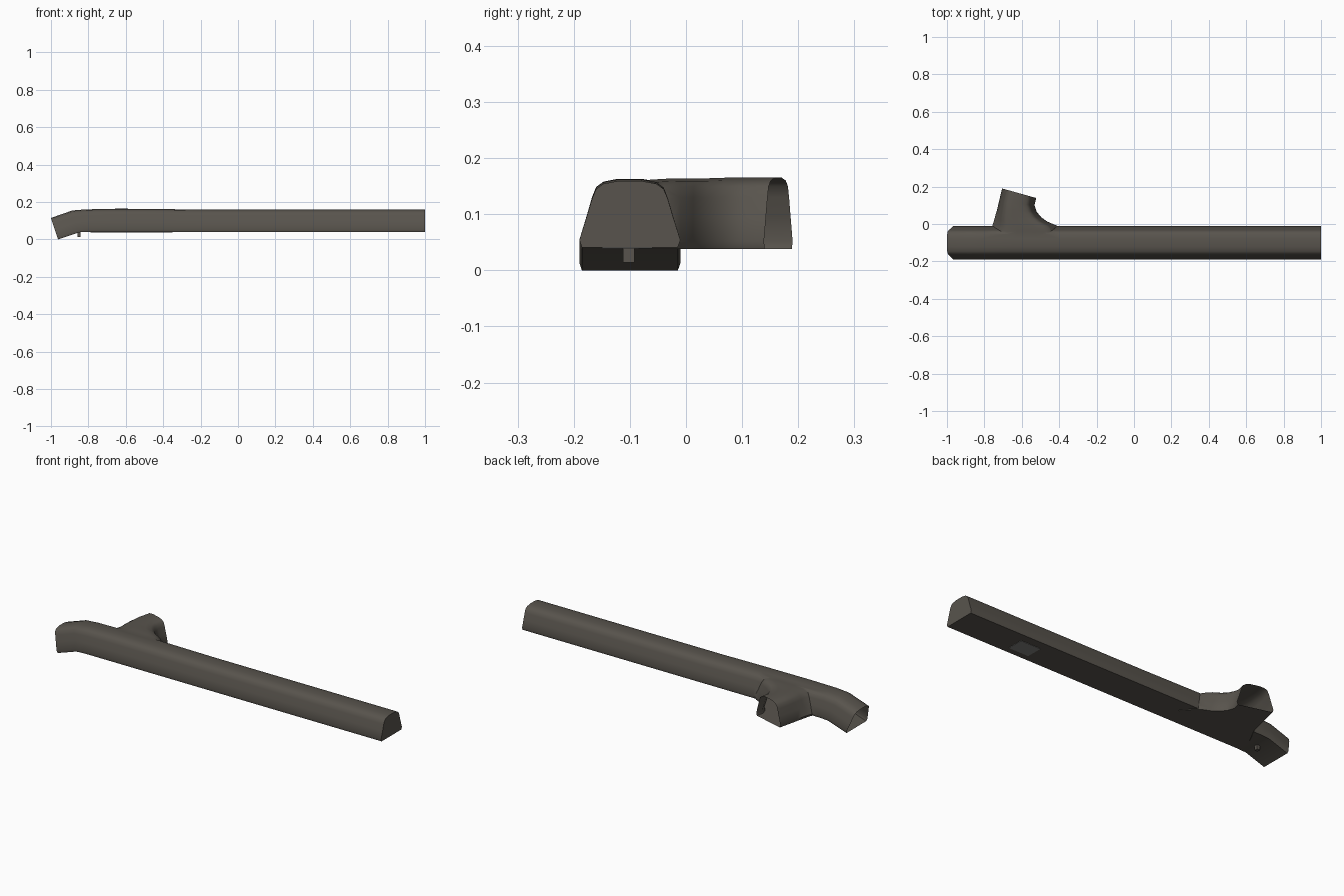
import bpy, bmesh, math
from mathutils import Vector

if "Cube" in bpy.data.objects:
    bpy.data.objects.remove(bpy.data.objects["Cube"])


def material(name, rgb):
    m = bpy.data.materials.new(name)
    m.diffuse_color = (*rgb, 1)
    m.use_nodes = True
    m.node_tree.nodes["Principled BSDF"].inputs["Base Color"].default_value = m.diffuse_color
    return m


DARK = material("dark warm grey", (0.098, 0.088, 0.074))
LIGHT = material("light grey", (0.22, 0.215, 0.205))

# Arched cross-section: u across (-1..1), v up (0..1)
HALF = [(0.95, 0.0), (1.0, 0.11), (0.86, 0.45), (0.75, 0.73), (0.67, 0.88),
        (0.52, 0.96), (0.24, 1.0)]
PROFILE = HALF + [(-u, v) for u, v in reversed(HALF)]


def loft(name, rings):
    """Closed solid through a list of equal rings of points."""
    bm = bmesh.new()
    loops = [[bm.verts.new(p) for p in ring] for ring in rings]
    n = len(loops[0])
    for a, b in zip(loops, loops[1:]):
        for i in range(n):
            j = (i + 1) % n
            bm.faces.new((a[i], a[j], b[j], b[i]))
    bm.faces.new(loops[0])
    bm.faces.new(loops[-1])
    bmesh.ops.recalc_face_normals(bm, faces=bm.faces)
    me = bpy.data.meshes.new(name)
    bm.to_mesh(me)
    bm.free()
    ob = bpy.data.objects.new(name, me)
    bpy.context.collection.objects.link(ob)
    me.materials.append(DARK)
    return ob


def bar_ring(bottom, top):
    b, t = Vector(bottom), Vector(top)
    out = []
    for u, v in PROFILE:
        p = b.lerp(t, v)
        out.append((p.x, -0.1 + 0.09 * u, p.y))
    return out


def branch_ring(left, right, top):
    l, r = Vector(left), Vector(right)
    out = []
    for u, v in PROFILE:
        p = l.lerp(r, (u + 1) / 2)
        out.append((p.x, p.y, 0.038 + (top - 0.038) * v))
    return out


# Long bar with its left end bent downwards
END_B, END_T = (-0.962, 0.0), (-1.0, 0.115)
bar = loft("main_tube", [bar_ring(b, t) for b, t in [
    ((1.0, 0.041), (1.0, 0.159)), ((-0.1, 0.041), (-0.1, 0.159)),
    ((-0.4, 0.041), (-0.4, 0.162)), ((-0.65, 0.041), (-0.65, 0.163)),
    ((-0.80, 0.041), (-0.81, 0.161)), ((-0.85, 0.038), (-0.885, 0.155)),
    (END_B, END_T)]])

# Side branch, flaring where it meets the bar
END_L, END_R = (-0.705, 0.19), (-0.523, 0.139)
branch = loft("side_branch", [branch_ring(l, r, t) for l, r, t in [
    ((-0.80, -0.085), (-0.34, -0.085), 0.160),
    ((-0.775, -0.04), (-0.38, -0.04), 0.163),
    ((-0.757, -0.01), (-0.41, -0.01), 0.164),
    ((-0.748, 0.02), (-0.462, 0.012), 0.164),
    ((-0.740, 0.05), (-0.495, 0.035), 0.164),
    ((-0.731, 0.08), (-0.520, 0.065), 0.165),
    ((-0.722, 0.12), (-0.532, 0.10), 0.165),
    (END_L, END_R, 0.165)]])

# Join the two tubes
mod = bar.modifiers.new("join", "BOOLEAN")
mod.operation = "UNION"
mod.solver = "EXACT"
mod.object = branch
bpy.context.view_layer.objects.active = bar
bar.select_set(True)
bpy.ops.object.modifier_apply(modifier="join")
bpy.data.objects.remove(branch)

# Open the bent end and the branch end
bm = bmesh.new()
bm.from_mesh(bar.data)
bend_n = Vector((END_B[1] - END_T[1], 0, END_T[0] - END_B[0])).normalized()
bend_p = Vector((END_B[0], 0, END_B[1]))
side_n = Vector((END_L[1] - END_R[1], END_R[0] - END_L[0], 0)).normalized()
side_p = Vector((*END_L, 0))
caps = [f for f in bm.faces if any(
    all(abs((v.co - p).dot(n)) < 0.001 for v in f.verts)
    for p, n in ((bend_p, bend_n), (side_p, side_n)))]
bmesh.ops.delete(bm, geom=caps, context="FACES")
bm.to_mesh(bar.data)
bm.free()
bpy.ops.object.shade_smooth_by_angle(angle=math.radians(40))


def box(name, centre, size, mat):
    bpy.ops.mesh.primitive_cube_add(size=1, location=centre)
    ob = bpy.context.object
    ob.name = name
    ob.scale = size
    ob.data.materials.append(mat)


# Underside plate and small peg
box("underside_plate", (0.59, -0.105, 0.041), (0.12, 0.09, 0.004), LIGHT)
box("underside_peg", (-0.85, -0.102, 0.028), (0.018, 0.02, 0.028), DARK)
